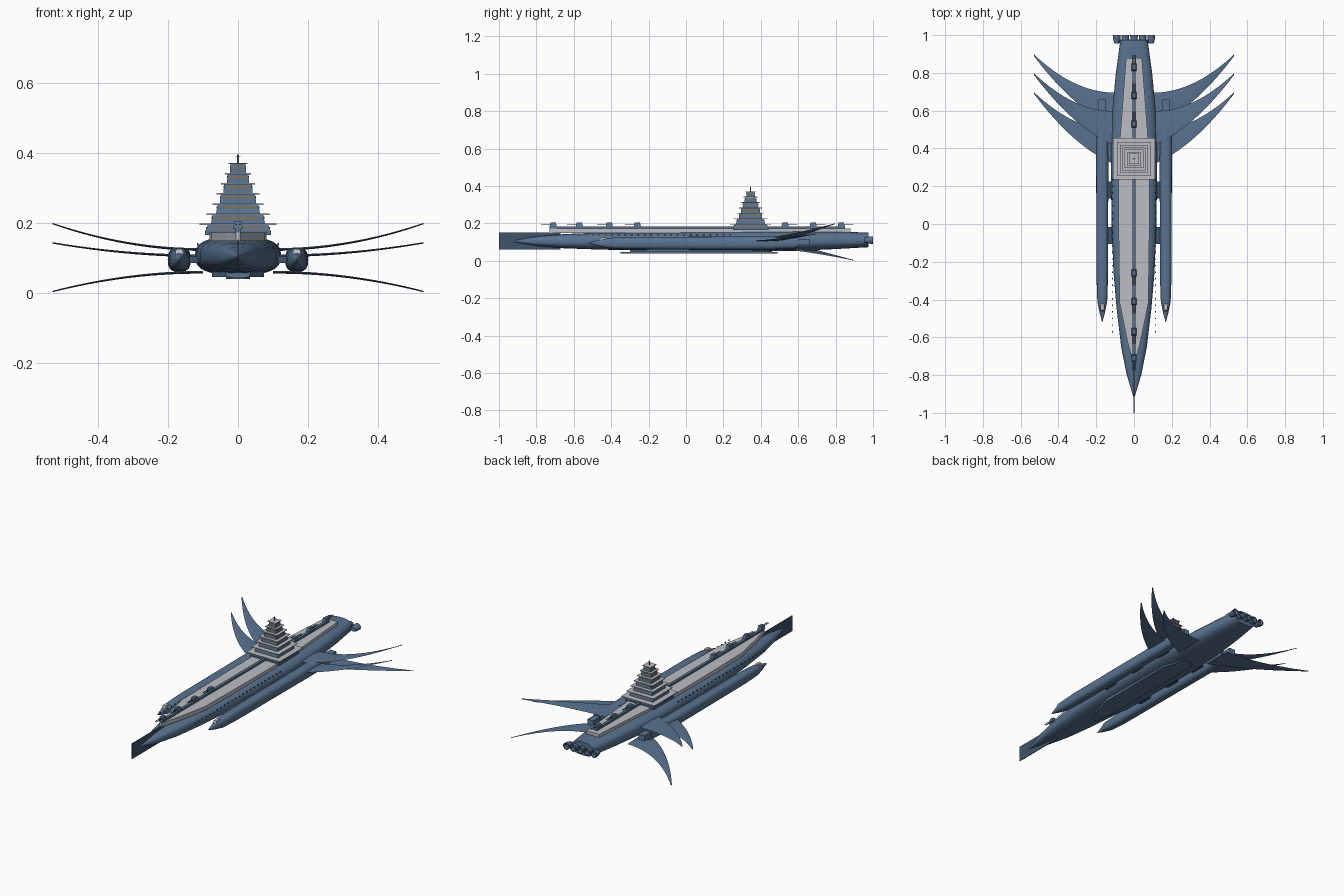
import bpy, math
from mathutils import Vector

if "Cube" in bpy.data.objects:
    bpy.data.objects.remove(bpy.data.objects["Cube"])


def mat(name, c):
    m = bpy.data.materials.new(name)
    m.diffuse_color = (*c, 1)
    m.use_nodes = True
    m.node_tree.nodes["Principled BSDF"].inputs["Base Color"].default_value = m.diffuse_color
    return m


BLUE = mat("hull_blue", (0.10, 0.17, 0.28))
DARK = mat("dark_blue", (0.05, 0.09, 0.15))
GREY = mat("deck_grey", (0.50, 0.51, 0.56))
AMBER = mat("window_amber", (0.25, 0.17, 0.09))


def make(name, verts, faces, m, smooth=False):
    me = bpy.data.meshes.new(name)
    me.from_pydata(verts, [], faces)
    ob = bpy.data.objects.new(name, me)
    bpy.context.collection.objects.link(ob)
    me.materials.append(m)
    bpy.ops.object.select_all(action='DESELECT')
    ob.select_set(True)
    bpy.context.view_layer.objects.active = ob
    bpy.ops.object.mode_set(mode='EDIT')
    bpy.ops.mesh.select_all(action='SELECT')
    bpy.ops.mesh.normals_make_consistent(inside=False)
    bpy.ops.object.mode_set(mode='OBJECT')
    if smooth:
        bpy.ops.object.shade_smooth_by_angle(angle=math.radians(35))
    return ob


def skin(name, rings, m, smooth=False):
    """Joins rings of equal length into a closed solid."""
    n = len(rings[0])
    verts = [p for r in rings for p in r]
    faces = [(k * n + i, k * n + (i + 1) % n, (k + 1) * n + (i + 1) % n, (k + 1) * n + i)
             for k in range(len(rings) - 1) for i in range(n)]
    faces += [tuple(range(n)), tuple(range(len(verts) - n, len(verts)))]
    return make(name, verts, faces, m, smooth)


def loft(name, sections, m, x0=0.0, power=2.0, n=32):
    """Sections along y: (y, half width, centre z, half height)."""
    def sp(v):
        return math.copysign(abs(v) ** (2 / power), v)
    rings = [[(x0 + w * sp(math.cos(2 * math.pi * i / n)), y,
               z + h * sp(math.sin(2 * math.pi * i / n))) for i in range(n)]
             for y, w, z, h in sections]
    return skin(name, rings, m, True)


def frustum(name, c, b, t, z0, z1, m):
    """Box with half sizes b at z0 and t at z1."""
    q = [(-1, -1), (1, -1), (1, 1), (-1, 1)]
    return skin(name, [[(c[0] + sx * s[0], c[1] + sy * s[1], z) for sx, sy in q]
                       for s, z in ((b, z0), (t, z1))], m)


def box(name, cx, cy, hx, hy, z0, z1, m):
    return frustum(name, (cx, cy), (hx, hy), (hx, hy), z0, z1, m)


def slab(name, half, z0, z1, m):
    """Plan outline mirrored in x, extruded in z."""
    pts = half + [(-x, y) for x, y in reversed(half)]
    return skin(name, [[(x, y, z) for x, y in pts] for z in (z0, z1)], m)


# main hull
loft("main_hull", [(-0.92, 0.002, 0.105, 0.004), (-0.80, 0.038, 0.105, 0.025),
                   (-0.65, 0.068, 0.105, 0.038), (-0.45, 0.092, 0.106, 0.046),
                   (-0.25, 0.109, 0.106, 0.050), (0.0, 0.119, 0.106, 0.053),
                   (0.35, 0.123, 0.106, 0.055), (0.6, 0.115, 0.107, 0.053),
                   (0.8, 0.096, 0.110, 0.047), (0.975, 0.072, 0.112, 0.039)],
     BLUE, power=2.7, n=40)

# prow blade
box("prow_blade", 0, -0.835, 0.002, 0.165, 0.06, 0.152, DARK)

# deck and spine
slab("upper_deck", [(0.006, -0.73), (0.035, -0.62), (0.076, -0.42), (0.082, 0.0),
                    (0.082, 0.35), (0.042, 0.88)], 0.148, 0.172, GREY)
box("deck_spine", 0, 0.06, 0.008, 0.79, 0.17, 0.184, BLUE)

# keel
slab("keel_plate", [(0.02, -0.35), (0.035, -0.25), (0.035, 0.42), (0.02, 0.49)],
     0.039, 0.046, BLUE)
slab("keel_base", [(0.035, -0.30), (0.075, -0.15), (0.075, 0.35), (0.04, 0.46)],
     0.046, 0.07, BLUE)

# deck turrets with twin barrels
for i, y in enumerate((-0.71, -0.57, -0.41, -0.26, 0.53, 0.68, 0.83)):
    d = -1 if y < 0 else 1
    frustum("turret_%d" % i, (0, y), (0.014, 0.019), (0.010, 0.014), 0.184, 0.206, BLUE)
    for s in (-1, 1):
        loft("turret_barrel_%d" % i, [(y, 0.002, 0.196, 0.002),
                                      (y + d * 0.065, 0.002, 0.196, 0.002)],
             DARK, x0=s * 0.005, n=8)

# tiered command tower
TY = 0.345
box("tower_base", 0, TY, 0.095, 0.095, 0.165, 0.178, BLUE)
plates = [0.11, 0.09, 0.073, 0.061, 0.049, 0.037, 0.027]
z = 0.172
for i, p in enumerate(plates):
    top = 0.195 + i * 0.029
    b, t = 0.094 - 0.0105 * i, 0.086 - 0.0105 * i
    b, t = min(b, p * 0.86), min(t, p * 0.80)
    frustum("tower_tier_%d" % i, (0, TY), (b, b), (t, t), z, top, BLUE)
    m = (b + t) / 2 + 0.001
    zm = top - 0.009
    box("tower_windows_%d" % i, 0, TY, m * 0.8, m, zm - 0.003, zm + 0.003, AMBER)
    box("tower_windows_side_%d" % i, 0, TY, m, m * 0.8, zm - 0.003, zm + 0.003, AMBER)
    box("tower_platform_%d" % i, 0, TY, p, p, top - 0.001, top + 0.003, GREY)
    z = top + 0.002
box("antenna", 0, TY, 0.0025, 0.0025, 0.37, 0.396, DARK)
box("antenna_bar", 0, TY, 0.007, 0.0015, 0.388, 0.39, DARK)

# stern engines
for i in range(5):
    x = (i - 2) * 0.0455
    loft("engine_nozzle_%d" % i, [(0.955, 0.013, 0.111, 0.013), (0.976, 0.019, 0.111, 0.019),
                                  (1.0, 0.0205, 0.111, 0.0205), (1.0, 0.015, 0.111, 0.015),
                                  (0.985, 0.012, 0.111, 0.012)], BLUE, x0=x, n=20)
box("engine_mount", 0, 0.968, 0.10, 0.01, 0.103, 0.119, DARK)

# wings: sickle blades (name, y shift, root z, tip z)
WINGS = (("middle_wing", 0.0, 0.106, 0.143), ("upper_wing", 0.1, 0.124, 0.198),
         ("lower_wing", 0.2, 0.059, 0.004))
for side in (-1, 1):
    tag = "left" if side < 0 else "right"
    for name, dy, zr, zt in WINGS:
        rings = []
        for k in range(17):
            s = k / 16
            x = 0.10 + 0.43 * s
            le = 0.315 + 0.175 * s + 0.20 * s * s + dy
            te = 0.495 + 0.203 * s * s + dy
            zz = zr + (zt - zr) * s * s
            h = 0.004 - 0.002 * s
            mid = le + (te - le) * 0.45
            rings.append([(side * x, le, zz), (side * x, mid, zz + h),
                          (side * x, te, zz), (side * x, mid, zz - h)])
        skin(name + "_" + tag, rings, BLUE, True)

    # side pods
    px = side * 0.168
    loft("side_pod_" + tag, [(-0.52, 0.001, 0.095, 0.002), (-0.47, 0.014, 0.095, 0.016),
                             (-0.41, 0.026, 0.095, 0.028), (-0.30, 0.030, 0.095, 0.033),
                             (0.45, 0.033, 0.095, 0.035), (0.60, 0.028, 0.098, 0.030)],
         BLUE, x0=px, power=2.7, n=28)
    box("pod_tail_" + tag, px, 0.62, 0.02, 0.04, 0.085, 0.118, BLUE)
    frustum("pod_gun_" + tag, (px, -0.44), (0.013, 0.025), (0.009, 0.016), 0.105, 0.126, GREY)
    for y in (-0.06, 0.18, 0.40):
        box("pod_strut_" + tag, side * 0.128, y, 0.02, 0.045, 0.085, 0.105, DARK)

    # row of small lights along the hull
    for k in range(24):
        y = -0.57 + k * 0.035
        box("hull_light_" + tag, side * 0.115, y, 0.0025, 0.0035, 0.136, 0.142, DARK)
